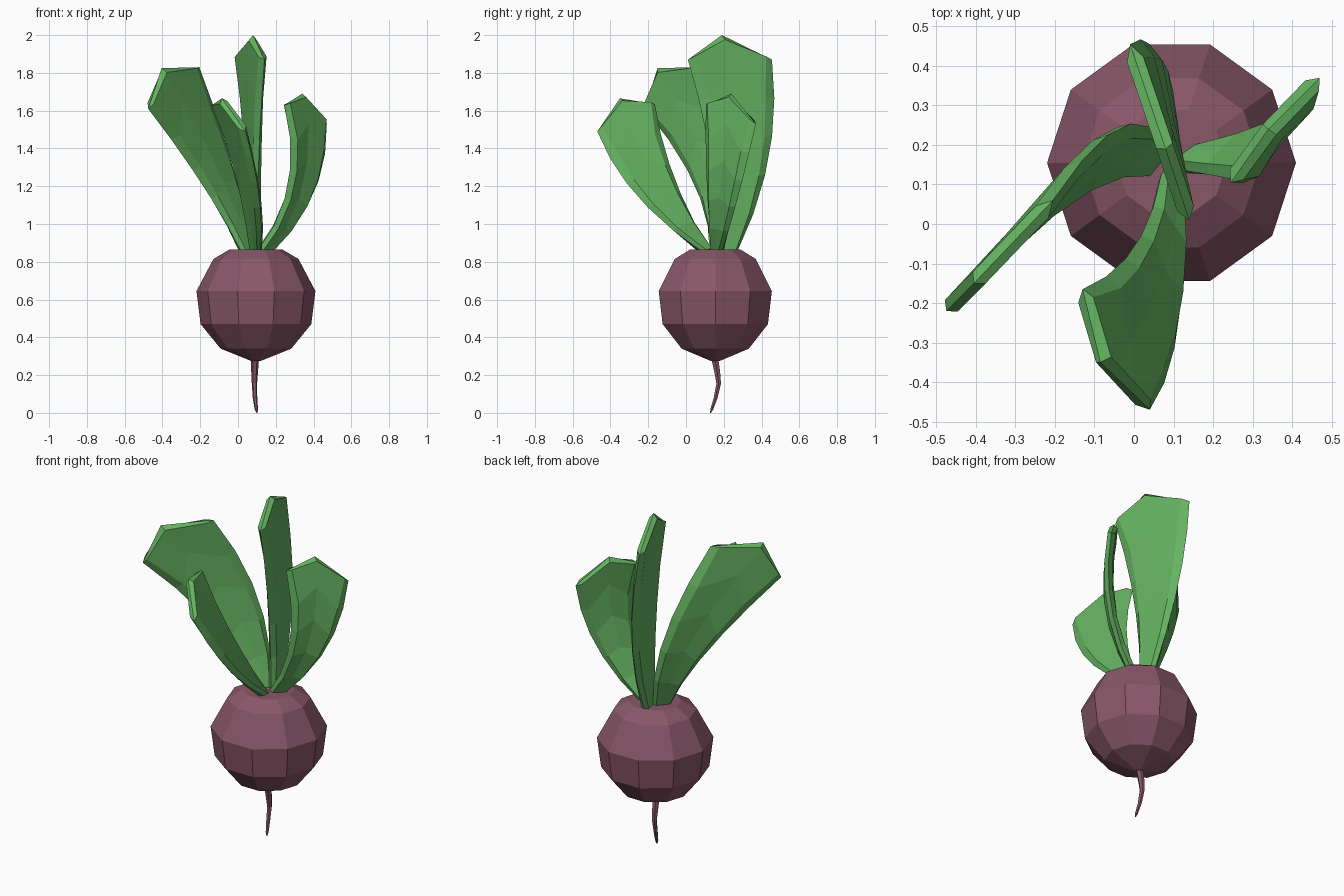
import bpy, bmesh
from math import cos, sin, pi
from mathutils import Vector

if "Cube" in bpy.data.objects:
    bpy.data.objects.remove(bpy.data.objects["Cube"])


def material(name, color):
    m = bpy.data.materials.new(name)
    m.diffuse_color = (*color, 1)
    m.use_nodes = True
    m.node_tree.nodes["Principled BSDF"].inputs["Base Color"].default_value = m.diffuse_color
    return m


GREEN = material("leaf_green", (0.13, 0.45, 0.12))
PURPLE = material("root_purple", (0.25, 0.095, 0.14))


def finish(name, bm, mat):
    bmesh.ops.recalc_face_normals(bm, faces=bm.faces)
    mesh = bpy.data.meshes.new(name)
    bm.to_mesh(mesh)
    bm.free()
    mesh.materials.append(mat)
    obj = bpy.data.objects.new(name, mesh)
    bpy.context.collection.objects.link(obj)


def bridge(bm, a, b):
    n = len(a)
    for i in range(n):
        bm.faces.new((a[i], a[(i + 1) % n], b[(i + 1) % n], b[i]))


def lathe(name, stations, sides, mat):
    """Stations are (x, y, z, radius)."""
    bm = bmesh.new()
    rings = [[bm.verts.new((x + r * cos(2 * pi * i / sides),
                            y + r * sin(2 * pi * i / sides), z))
              for i in range(sides)] for x, y, z, r in stations]
    for a, b in zip(rings, rings[1:]):
        bridge(bm, a, b)
    bm.faces.new(rings[0])
    bm.faces.new(rings[-1])
    finish(name, bm, mat)


def through(pts, t):
    """Quadratic curve passing through three points."""
    a, b, c = map(Vector, pts)
    return a * (1 - t) * (1 - 2 * t) + b * 4 * t * (1 - t) + c * t * (2 * t - 1)


def leaf(name, left, right, tip, steps=5, half=0.022):
    """Thick blade between two edge curves, with a bevelled rim and pointed tip."""
    bm = bmesh.new()
    tip = Vector(tip)
    rings = []
    for k in range(steps + 1):
        t = k / steps
        l, r = through(left, t), through(right, t)
        e = 0.02
        along = (through(left, t + e) + through(right, t + e)
                 - through(left, t - e) - through(right, t - e))
        n = (r - l).cross(along).normalized() * half
        mid = (l + r) / 2
        mid += (tip - mid) * 0.8 * t ** 3
        inl, inr = l.lerp(r, 0.13), r.lerp(l, 0.13)
        if k == steps:
            inl, inr = l.lerp(mid, 0.15), r.lerp(mid, 0.15)
        section = (l, inl + n, mid + n, inr + n, r, inr - n, mid - n, inl - n)
        rings.append([bm.verts.new(p) for p in section])
    for a, b in zip(rings, rings[1:]):
        bridge(bm, a, b)
    bm.faces.new(rings[0])
    # pointed rim at the end
    e = rings[-1]
    p = bm.verts.new(tip)
    bm.faces.new((e[0], e[1], e[2], p))
    bm.faces.new((e[2], e[3], e[4], p))
    bm.faces.new((e[4], e[5], e[6], p))
    bm.faces.new((e[6], e[7], e[0], p))
    finish(name, bm, GREEN)


# Ten-sided bulb
lathe("bulb", [(0.095, 0.155, z, r) for z, r in
               ((0.275, 0.025), (0.34, 0.187), (0.47, 0.293), (0.645, 0.315),
                (0.815, 0.225), (0.865, 0.14))], 10, PURPLE)

# Thin curved tail root
lathe("tail_root", [(0.09, 0.15, 0.30, 0.022), (0.088, 0.165, 0.22, 0.018),
                    (0.087, 0.173, 0.155, 0.014), (0.09, 0.157, 0.08, 0.012),
                    (0.097, 0.137, 0.02, 0.009), (0.1, 0.13, 0.0, 0.003)], 6, PURPLE)

# Four leaves: left edge, right edge (base, middle, end), tip
leaf("right_leaf",
     ((0.10, 0.14, 0.85), (0.265, 0.11, 1.21), (0.245, 0.105, 1.63)),
     ((0.17, 0.19, 0.85), (0.40, 0.28, 1.16), (0.47, 0.37, 1.53)),
     (0.34, 0.24, 1.69))
leaf("left_leaf",
     ((0.02, 0.125, 0.85), (-0.19, 0.045, 1.21), (-0.475, -0.22, 1.61)),
     ((0.08, 0.20, 0.85), (-0.035, 0.245, 1.33), (-0.205, 0.06, 1.83)),
     (-0.405, -0.15, 1.825))
leaf("front_leaf",
     ((0.07, 0.13, 0.86), (0.0, -0.06, 1.24), (-0.13, -0.165, 1.635)),
     ((0.12, 0.09, 0.85), (0.112, -0.26, 1.15), (0.04, -0.47, 1.49)),
     (-0.085, -0.35, 1.665))
leaf("back_leaf",
     ((0.10, 0.17, 0.85), (0.11, 0.13, 1.35), (0.14, 0.01, 1.87)),
     ((0.085, 0.27, 0.85), (0.05, 0.44, 1.36), (-0.01, 0.455, 1.87)),
     (0.08, 0.19, 2.0))
